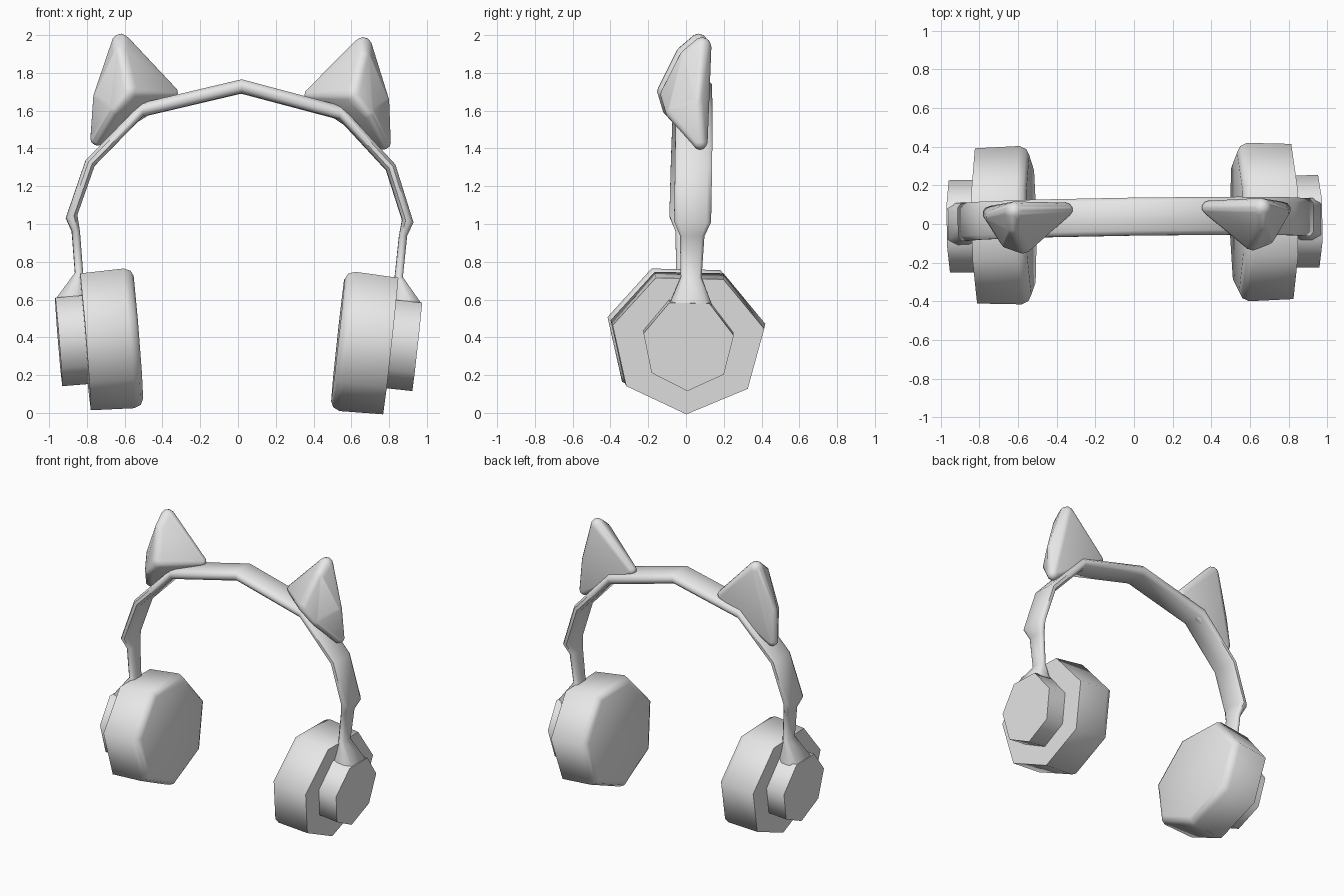
import bpy, bmesh, math
from mathutils import Matrix, Vector

cube = bpy.data.objects.get("Cube")
if cube:
    bpy.data.objects.remove(cube, do_unlink=True)

grey = bpy.data.materials.new("plain_grey")
grey.use_nodes = True
grey.diffuse_color = (0.8, 0.8, 0.8, 1)
grey.node_tree.nodes["Principled BSDF"].inputs["Base Color"].default_value = (0.8, 0.8, 0.8, 1)

# The whole headset leans very slightly
PIVOT = Vector((0, 0, 0.4))
LEAN = (Matrix.Translation(PIVOT)
        @ Matrix.Rotation(math.radians(0.8), 4, 'Z')
        @ Matrix.Rotation(math.radians(0.8), 4, 'Y')
        @ Matrix.Rotation(math.radians(-1.3), 4, 'X')
        @ Matrix.Translation(-PIVOT))


def finish(bm, name, side=1, angle=60):
    """Mirror to the given side, lean, and turn into a smooth-shaded object."""
    bmesh.ops.transform(bm, matrix=LEAN @ Matrix.Diagonal((side, 1, 1, 1)), verts=bm.verts)
    bmesh.ops.recalc_face_normals(bm, faces=bm.faces)
    mesh = bpy.data.meshes.new(name)
    bm.to_mesh(mesh)
    bm.free()
    mesh.materials.append(grey)
    obj = bpy.data.objects.new(name, mesh)
    bpy.context.collection.objects.link(obj)
    bpy.ops.object.select_all(action='DESELECT')
    obj.select_set(True)
    bpy.context.view_layer.objects.active = obj
    bpy.ops.object.shade_smooth_by_angle(angle=math.radians(angle))
    return obj


def loft(rings):
    """Bridge equal-length rings of points and cap both ends."""
    bm = bmesh.new()
    loops = [[bm.verts.new(p) for p in ring] for ring in rings]
    n = len(loops[0])
    for a, b in zip(loops, loops[1:]):
        for i in range(n):
            j = (i + 1) % n
            bm.faces.new((a[i], a[j], b[j], b[i]))
    bm.faces.new(loops[0])
    bm.faces.new(loops[-1])
    return bm


# Headband with stems: outer x, z, inner x, z, half width, from stem to crown
half = [
    (0.95, 0.50, 0.82, 0.50, 0.10),
    (0.968, 0.59, 0.81, 0.60, 0.11),
    (0.868, 0.73, 0.825, 0.73, 0.055),
    (0.888, 0.95, 0.845, 0.95, 0.065),
    (0.92, 1.02, 0.86, 1.035, 0.098),
    (0.82, 1.325, 0.772, 1.297, 0.098),
    (0.53, 1.632, 0.52, 1.562, 0.098),
    (0.0, 1.765, 0.0, 1.692, 0.098),
]
path = half + [(-a, b, -c, d, w) for a, b, c, d, w in reversed(half[:-1])]
SECTION = [(-1, -.4), (-.75, -1), (.75, -1), (1, -.4), (1, .4), (.75, 1), (-.75, 1), (-1, .4)]


def band_ring(ox, oz, ix, iz, w):
    outer, inner = Vector((ox, 0.008, oz)), Vector((ix, 0.008, iz))
    mid, arm = (outer + inner) / 2, (outer - inner) / 2
    return [mid + arm * v + Vector((0, u * w, 0)) for u, v in SECTION]


finish(loft([band_ring(*p) for p in path]), "headband", angle=50)


# Seven-sided rings tilted inward at the bottom
def heptagon(x, radius, centre_z, squash):
    tilt, ring = 0.095, []
    for i in range(7):
        a = 2 * math.pi * i / 7
        y, dz = radius * math.sin(a), -radius * squash * math.cos(a)
        ring.append((x + tilt * dz, y, centre_z + dz - tilt * (x - 0.67)))
    return ring


# Rounded ear shape: hull around small spheres (x, y, z, radius)
EAR = [
    (0.64, 0.04, 1.95, 0.05),      # tip
    (0.64, -0.035, 1.89, 0.045),   # front of tip
    (0.37, 0.05, 1.69, 0.036),     # inner corner
    (0.757, 0.04, 1.445, 0.04),    # outer corner
    (0.75, 0.02, 1.66, 0.035),     # outer bulge
    (0.595, -0.125, 1.69, 0.05),   # nose
    (0.67, -0.105, 1.60, 0.04),    # lower front
]


def ear():
    bm = bmesh.new()
    for x, y, z, r in EAR:
        bmesh.ops.create_icosphere(bm, subdivisions=2, radius=r,
                                   matrix=Matrix.Translation((x, y, z)))
    # keep only the points, then wrap them
    bmesh.ops.delete(bm, geom=bm.edges[:], context='EDGES_FACES')
    bmesh.ops.convex_hull(bm, input=bm.verts[:])
    loose = [v for v in bm.verts if not v.link_faces]
    bmesh.ops.delete(bm, geom=loose, context='VERTS')
    return bm


for side, word in ((1, "left"), (-1, "right")):
    cup = [heptagon(x, 0.42 * s, 0.395, 0.92)
           for x, s in ((0.81, 0.98), (0.58, 1.0), (0.545, 0.96), (0.53, 0.88))]
    finish(loft(cup), word + "_ear_cup", side)
    plate = [heptagon(x, 0.245, 0.40, 1.0) for x in (0.78, 0.95)]
    finish(loft(plate), word + "_cup_hanger", side)
    finish(ear(), word + "_cat_ear", side)
